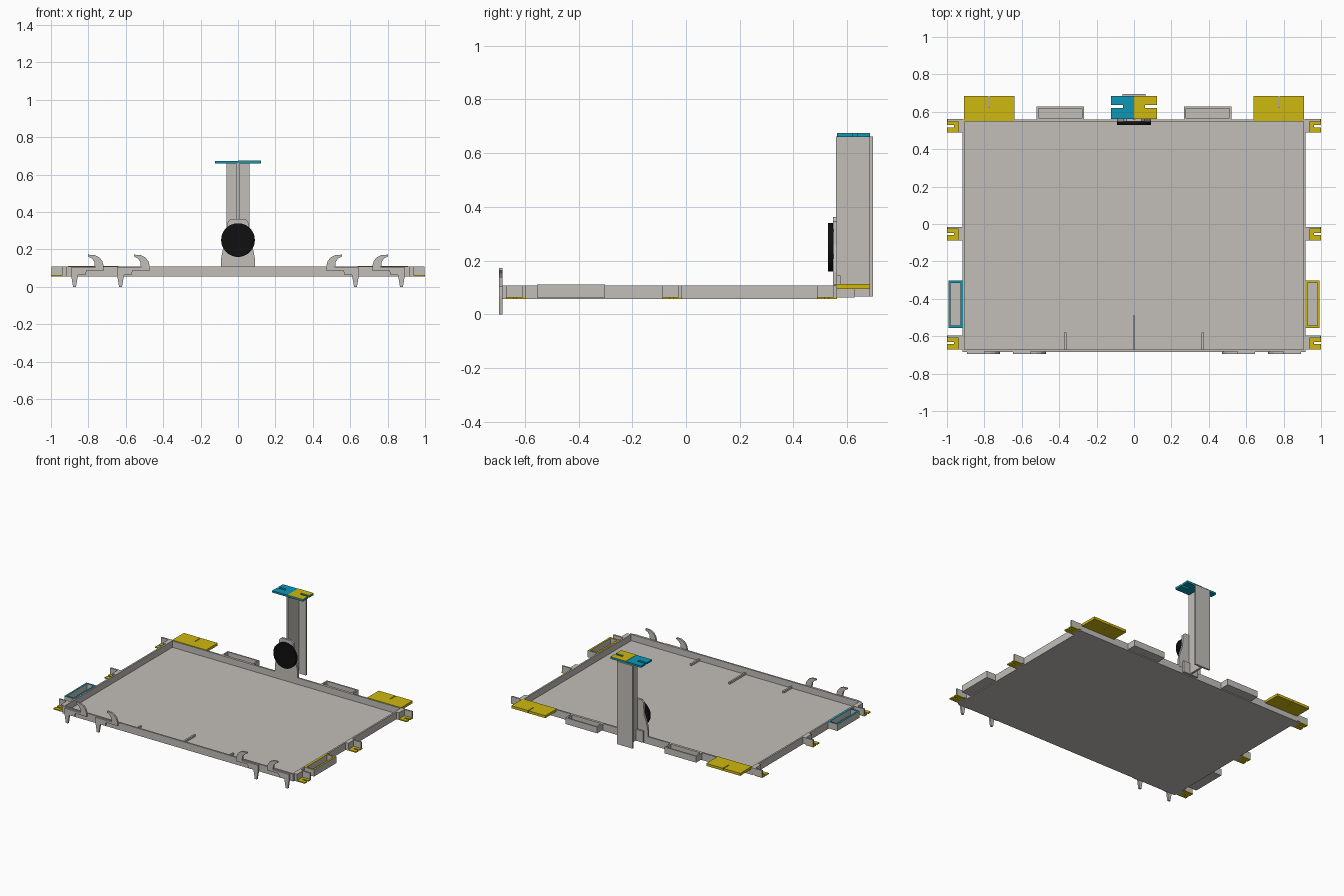
import bpy
import bmesh
import math
from mathutils import Vector

cube = bpy.data.objects.get("Cube")
if cube:
    bpy.data.objects.remove(cube, do_unlink=True)


def material(name, rgb):
    mat = bpy.data.materials.new(name)
    mat.use_nodes = True
    mat.diffuse_color = (*rgb, 1)
    mat.node_tree.nodes["Principled BSDF"].inputs["Base Color"].default_value = (*rgb, 1)
    return mat


GREY = material("warm_grey", (0.54, 0.52, 0.485))
YELLOW = material("yellow", (0.62, 0.48, 0.005))
TEAL = material("teal", (0.004, 0.31, 0.47))
BLACK = material("black", (0.005, 0.005, 0.005))


def finish(name, bm, *mats):
    bmesh.ops.recalc_face_normals(bm, faces=bm.faces[:])
    mesh = bpy.data.meshes.new(name)
    bm.to_mesh(mesh)
    bm.free()
    for mat in mats:
        mesh.materials.append(mat)
    obj = bpy.data.objects.new(name, mesh)
    bpy.context.scene.collection.objects.link(obj)
    return obj


def prism(name, outline, lo, hi, mat, axis="z"):
    """Extrude a 2D outline along z (outline in x, y) or along y (outline in x, z)."""
    bm = bmesh.new()
    if axis == "z":
        verts = [bm.verts.new((u, v, lo)) for u, v in outline]
        push = Vector((0, 0, hi - lo))
    else:
        verts = [bm.verts.new((u, lo, v)) for u, v in outline]
        push = Vector((0, hi - lo, 0))
    face = bm.faces.new(verts)
    ext = bmesh.ops.extrude_face_region(bm, geom=[face], use_keep_orig=True)
    moved = [g for g in ext["geom"] if isinstance(g, bmesh.types.BMVert)]
    bmesh.ops.translate(bm, verts=moved, vec=push)
    return finish(name, bm, mat)


def box(name, x, y, z, mat):
    outline = [(x[0], y[0]), (x[1], y[0]), (x[1], y[1]), (x[0], y[1])]
    return prism(name, outline, z[0], z[1], mat)


def open_box(name, x, y, z, wall, floor, rim):
    """Box with its top inset and sunk; the rim may have its own colour."""
    bm = bmesh.new()
    bmesh.ops.create_cube(bm, size=1)
    for v in bm.verts:
        v.co = [r[0] if c < 0 else r[1] for c, r in zip(v.co, (x, y, z))]
    bm.normal_update()
    top = max(bm.faces, key=lambda f: f.calc_center_median().z)
    ring = bmesh.ops.inset_region(bm, faces=[top], thickness=wall, use_even_offset=True)["faces"]
    for f in ring:
        f.material_index = 1
    ext = bmesh.ops.extrude_discrete_faces(bm, faces=[top])["faces"]
    for f in ext:
        for v in f.verts:
            v.co.z = z[0] + floor
    return finish(name, bm, GREY, rim)


def notched(x_in, x_out, y0, y1, x_notch, mid, half):
    """Rectangle outline with a slot cut in from its outer x edge."""
    return [(x_in, y0), (x_out, y0), (x_out, mid - half), (x_notch, mid - half),
            (x_notch, mid + half), (x_out, mid + half), (x_out, y1), (x_in, y1)]


# Shallow tray with low ribs on its floor
BASE, RIM = 0.056, 0.108
open_box("tray", (-0.918, 0.918), (-0.684, 0.56), (BASE, RIM), 0.012, 0.006, GREY)
for label, x, back in (("left", 0.367, -0.58), ("middle", 0, -0.49), ("right", -0.367, -0.58)):
    box(f"{label}_floor_rib", (x - 0.006, x + 0.006), (-0.674, back), (BASE + 0.004, 0.076), GREY)

HOOK = [(-0.893, 0.104), (-0.893, 0.067), (-0.882, 0), (-0.866, 0), (-0.856, 0.062),
        (-0.815, 0.064), (-0.809, 0.088), (-0.717, 0.088), (-0.718, 0.112), (-0.726, 0.138),
        (-0.742, 0.158), (-0.766, 0.17), (-0.802, 0.172), (-0.802, 0.163), (-0.782, 0.152),
        (-0.769, 0.135), (-0.765, 0.104)]

for side, s in (("left", 1), ("right", -1)):
    # Pair of hooks on the front wall
    for place, shift in (("outer", 0), ("inner", 0.246)):
        outline = [(-s * (x + shift), z) for x, z in HOOK]
        prism(f"{side}_{place}_front_hook", outline, -0.696, -0.683, GREY, "y")

    # Slotted clips along the side wall, each with a mount and a fin
    for place, y in (("front", -0.67), ("middle", -0.088), ("rear", 0.488)):
        end = y + 0.073
        plate = notched(s * 0.938, s, y, end, s * 0.963, y + 0.034, 0.006)
        prism(f"{side}_{place}_clip", plate, BASE, 0.064, YELLOW)
        mount = sorted((s * 0.915, s * 0.939))
        box(f"{side}_{place}_clip_mount", mount, (y, end - 0.012), (BASE, RIM), GREY)
        fin = sorted((s * 0.915, s * 0.998))
        box(f"{side}_{place}_clip_fin", fin, (end - 0.012, end), (0.063, RIM), GREY)

    # Side pocket with a coloured rim
    open_box(f"{side}_side_pocket", sorted((s * 0.914, s * 0.993)), (-0.555, -0.302),
             (0.062, RIM + 0.002), 0.013, 0.006, YELLOW if s > 0 else TEAL)

    # Rear pocket and rear tab with a slit
    open_box(f"{side}_rear_pocket", sorted((s * 0.267, s * 0.52)), (0.556, 0.627),
             (0.063, RIM), 0.01, 0.006, GREY)
    a, b, c = s * 0.64, s * 0.91, s * 0.775
    slit = 0.003 * s
    tab = [(a, 0.552), (b, 0.552), (b, 0.684), (c + slit, 0.684), (c + slit, 0.622),
           (c - slit, 0.622), (c - slit, 0.684), (a, 0.684)]
    prism(f"{side}_rear_tab", tab, 0.094, 0.112, YELLOW)

# Rear post: flat back plate and a central web
box("post_back_plate", (-0.062, 0.062), (0.682, 0.695), (0.067, 0.662), GREY)
box("post_web", (-0.007, 0.007), (0.558, 0.684), (0.067, 0.662), GREY)

# Slotted cap on the post, one half covered in yellow
for label, s in (("left", 1), ("right", -1)):
    half = notched(0, s * 0.122, 0.562, 0.684, s * 0.06, 0.628, 0.009)
    prism(f"post_cap_{label}_half", half, 0.66, 0.673, TEAL)
cover = notched(0, 0.122, 0.562, 0.684, 0.06, 0.628, 0.009)
prism("post_cap_cover", cover, 0.673, 0.675, YELLOW)

# Tapered bracket that carries the disc
half = [(0.09, 0.1), (0.09, 0.155), (0.082, 0.195), (0.06, 0.26), (0.055, 0.345), (0.04, 0.362)]
prism("disc_bracket", half + [(-x, z) for x, z in reversed(half)], 0.547, 0.562, GREY, "y")
box("bracket_foot", (-0.06, 0.06), (0.556, 0.575), (0.063, 0.145), GREY)

disc = [(0.09 * math.cos(i * math.tau / 48), 0.25 + 0.09 * math.sin(i * math.tau / 48))
        for i in range(48)]
dial = prism("round_disc", disc, 0.529, 0.548, BLACK, "y")
bpy.ops.object.select_all(action="DESELECT")
dial.select_set(True)
bpy.context.view_layer.objects.active = dial
bpy.ops.object.shade_smooth_by_angle(angle=math.radians(30))
